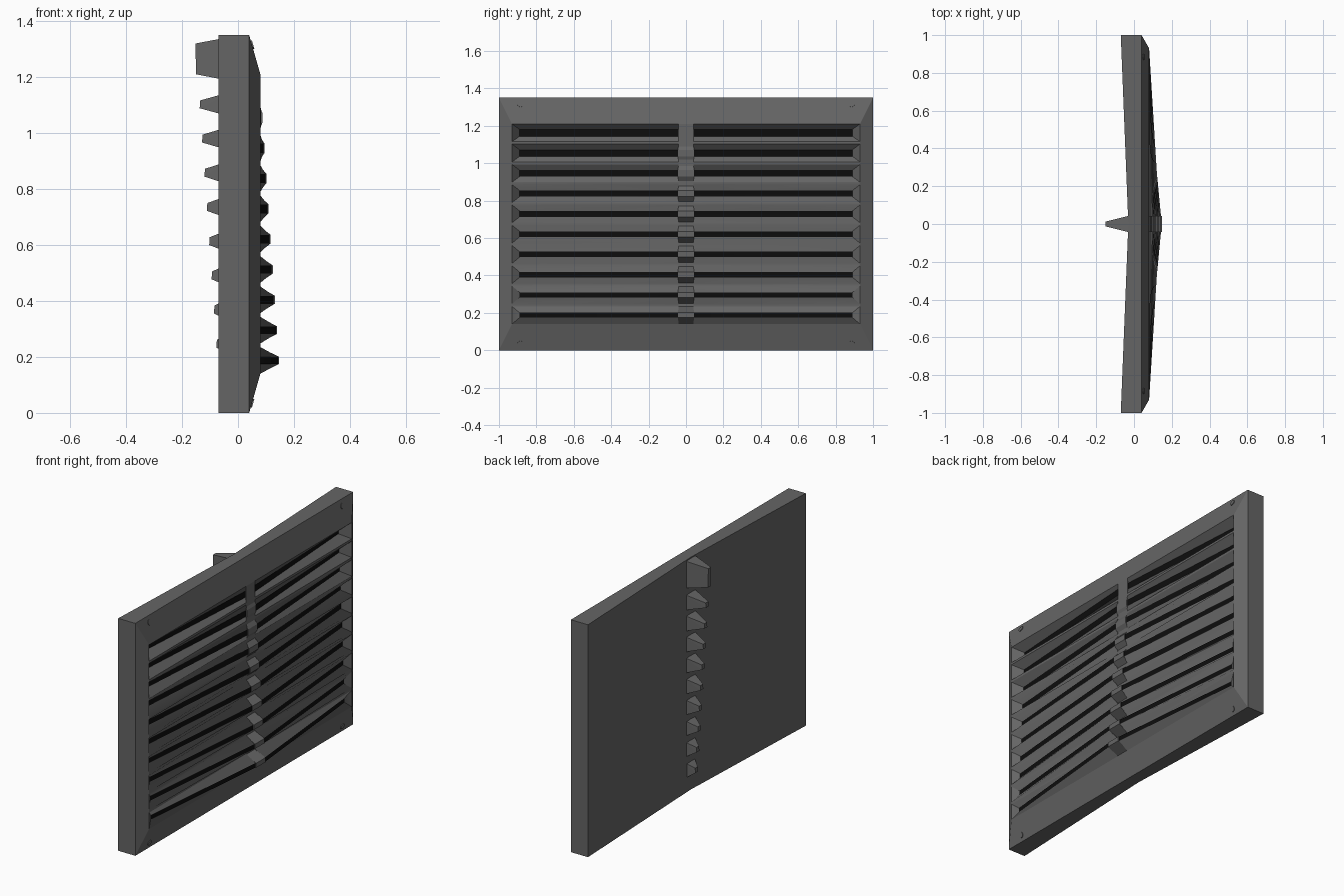
import bpy, bmesh, math
from mathutils import Vector

if "Cube" in bpy.data.objects:
    bpy.data.objects.remove(bpy.data.objects["Cube"])


def material(name, value):
    m = bpy.data.materials.new(name)
    m.diffuse_color = (value, value, value, 1)
    m.use_nodes = True
    m.node_tree.nodes["Principled BSDF"].inputs["Base Color"].default_value = m.diffuse_color
    return m


GREY = material("dark grey metal", 0.13)
BLACK = material("black slot", 0.004)


def finish(bm, name, mats=(GREY,), angle=None):
    me = bpy.data.meshes.new(name)
    bm.to_mesh(me)
    bm.free()
    ob = bpy.data.objects.new(name, me)
    bpy.context.collection.objects.link(ob)
    for m in mats:
        me.materials.append(m)
    if angle:
        bpy.ops.object.select_all(action='DESELECT')
        ob.select_set(True)
        bpy.context.view_layer.objects.active = ob
        bpy.ops.object.shade_smooth_by_angle(angle=math.radians(angle))
    return ob


def hull(name, points):
    bm = bmesh.new()
    for p in points:
        bm.verts.new(p)
    res = bmesh.ops.convex_hull(bm, input=bm.verts)
    junk = [g for g in res["geom_interior"] if isinstance(g, bmesh.types.BMVert)]
    if junk:
        bmesh.ops.delete(bm, geom=junk, context='VERTS')
    bmesh.ops.recalc_face_normals(bm, faces=bm.faces)
    return finish(bm, name)


def face(bm, points, outward, mat=0):
    """Add a face whose normal points along the outward direction."""
    f = bm.faces.new([bm.verts.new(p) for p in points])
    f.normal_update()
    if f.normal.dot(Vector(outward)) < 0:
        f.normal_flip()
    f.material_index = mat


H = 1.35
Z0, Z1, YI = 0.14, 1.21, 0.93          # raised panel limits
XE, XP, XB, XC = 0.04, 0.08, -0.07, -0.03
ROWS, SLOT, MID = 10, 0.095, 0.04
PITCH = (Z1 - Z0 - SLOT) / (ROWS - 1)


def row(i):
    za = Z0 + PITCH * i
    half = 0.013 + 0.0006 * i           # half height of the black slit
    zc = za + SLOT / 2
    return za, za + SLOT, zc - half, zc + half, 0.147 - 0.0075 * i


# body: back with a shallow V, four sides
bm = bmesh.new()
outline = [(XE, -1), (XE, 1), (XB, 1), (XC, 0), (XB, -1)]
face(bm, [(x, y, 0) for x, y in outline], (0, 0, -1))
face(bm, [(x, y, H) for x, y in outline], (0, 0, 1))
for s in (-1, 1):
    face(bm, [(XE, s, 0), (XB, s, 0), (XB, s, H), (XE, s, H)], (0, s, 0))
    face(bm, [(XB, s, 0), (XC, 0, 0), (XC, 0, H), (XB, s, H)], (-1, 0, 0))

# sloping front frame
out = [(XE, -1, 0), (XE, 1, 0), (XE, 1, H), (XE, -1, H)]
inn = [(XP, -YI, Z0), (XP, YI, Z0), (XP, YI, Z1), (XP, -YI, Z1)]
for k in range(4):
    n = (k + 1) % 4
    face(bm, [out[k], out[n], inn[n], inn[k]], (1, 0, 0))

# centre post and the thin bars between the slots
face(bm, [(XP, -MID, Z0), (XP, MID, Z0), (XP, MID, Z1), (XP, -MID, Z1)], (1, 0, 0))
for i in range(ROWS):
    za, zb, sa, sb, tip = row(i)
    for s in (-1, 1):
        if i < ROWS - 1:
            zn = row(i + 1)[0]
            face(bm, [(XP, s * MID, zb), (XP, s * YI, zb), (XP, s * YI, zn), (XP, s * MID, zn)], (1, 0, 0))
        # slot: recessed at the outer end, rising to the centre
        x0, x1 = 0.062 - 0.0045 * i, tip - 0.004
        o = [(XP, s * MID, za), (XP, s * YI, za), (XP, s * YI, zb), (XP, s * MID, zb)]
        d = [(x1, s * MID, sa), (x0, s * 0.89, sa), (x0, s * 0.89, sb), (x1, s * MID, sb)]
        for k in range(3):
            face(bm, [o[k], o[k + 1], d[k + 1], d[k]], (1, 0, 0))
        face(bm, [o[3], o[0], d[0], d[3]], (0, s, 0))
        face(bm, d, (1, 0, 0), 1)
bmesh.ops.remove_doubles(bm, verts=bm.verts, dist=0.0005)
finish(bm, "vent_body", (GREY, BLACK), 32)

# ridge caps on the centre post
for i in range(ROWS):
    za, zb, sa, sb, tip = row(i)
    if tip > XP + 0.004:
        section = [(XP - 0.005, za), (tip, sa), (tip, sb), (XP - 0.005, zb)]
        hull(f"centre_ridge_{i + 1}", [(x, s * 0.043, z) for x, z in section for s in (-1, 1)])

# tapered teeth down the back, the top one tallest
for i in range(ROWS):
    top = i == ROWS - 1
    zc = 1.265 if top else 0.125 + 0.1222 * i
    hb, ht = (0.08, 0.055) if top else (0.046, 0.014)
    tip = -0.15 if top else -0.069 - 0.0085 * i
    pts = [(XC + 0.01, s * 0.045, zc + t * hb) for s in (-1, 1) for t in (-1, 1)]
    pts += [(tip, s * 0.012, zc - ht) for s in (-1, 1)]
    pts += [(tip - (0.002 if top else -0.002), s * 0.012, zc + ht) for s in (-1, 1)]
    hull(f"back_tooth_{i + 1}", pts)

# corner screws, set flush in the sloping frame
tilt = math.atan2(XP - XE, Z0)
for y in (-0.885, 0.885):
    for up in (0, 1):
        z = H - 0.035 if up else 0.035
        x = XE + (XP - XE) * 0.035 / Z0
        bpy.ops.mesh.primitive_cylinder_add(vertices=12, radius=0.016, depth=0.008, location=(x, y, z),
                                            rotation=(0, math.pi / 2 + (-tilt if up else tilt), 0))
        ob = bpy.context.object
        ob.name = "corner_screw"
        ob.data.materials.append(GREY)
